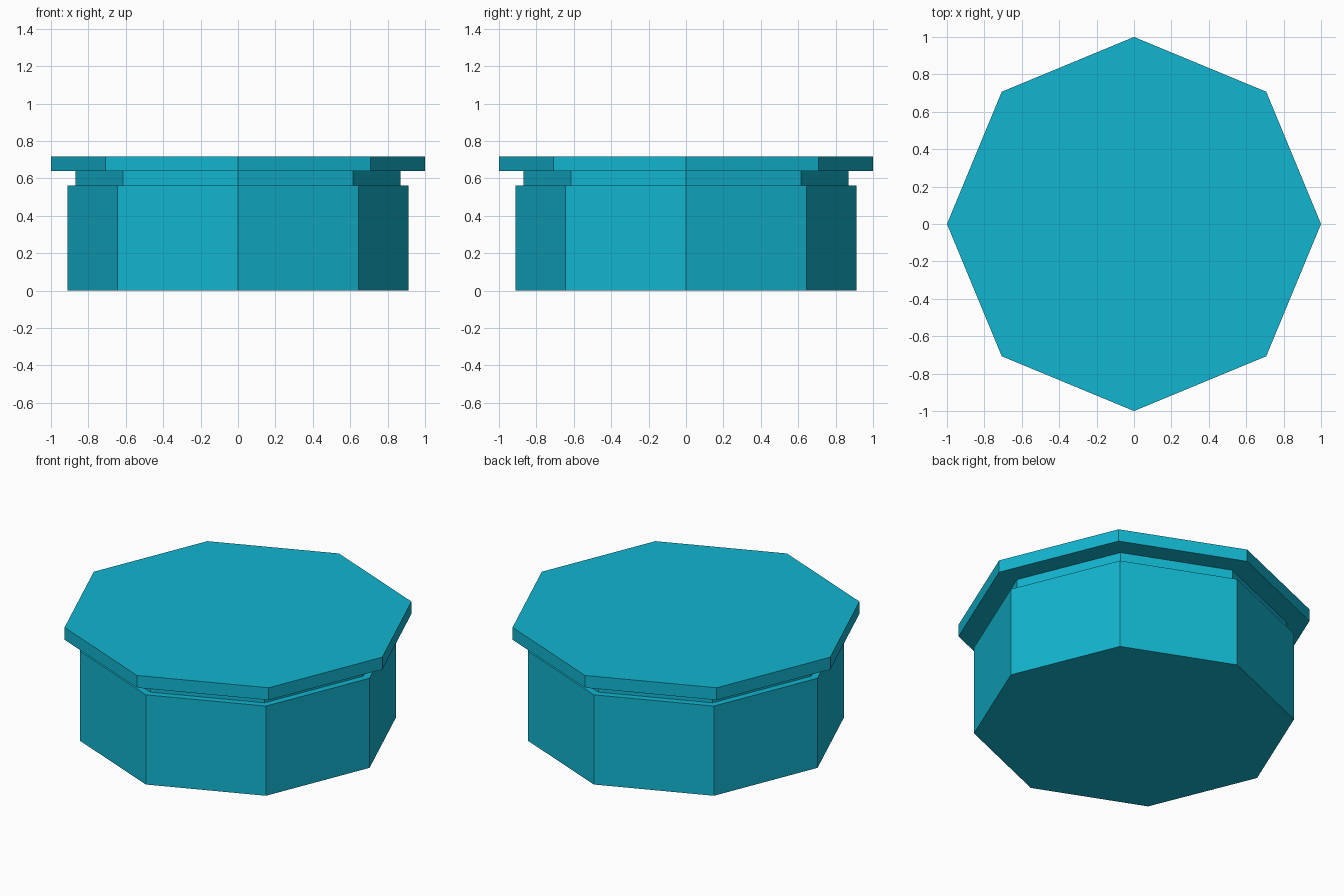
import bpy

if "Cube" in bpy.data.objects:
    bpy.data.objects.remove(bpy.data.objects["Cube"])

# single teal colour
teal = bpy.data.materials.new("teal")
teal.diffuse_color = (0.006, 0.462, 0.624, 1.0)
teal.use_nodes = True
teal.node_tree.nodes["Principled BSDF"].inputs["Base Color"].default_value = teal.diffuse_color


def octagon_prism(name, radius, z0, z1):
    """Eight-sided prism with corners on the x and y axes."""
    bpy.ops.mesh.primitive_cylinder_add(
        vertices=8, radius=radius, depth=z1 - z0, location=(0, 0, (z0 + z1) / 2))
    obj = bpy.context.object
    obj.name = name
    obj.data.materials.append(teal)
    return obj


# container body, recessed neck and overhanging lid
octagon_prism("body", 0.912, 0.0, 0.562)
octagon_prism("neck", 0.868, 0.562, 0.64)
octagon_prism("lid", 1.0, 0.64, 0.717)
